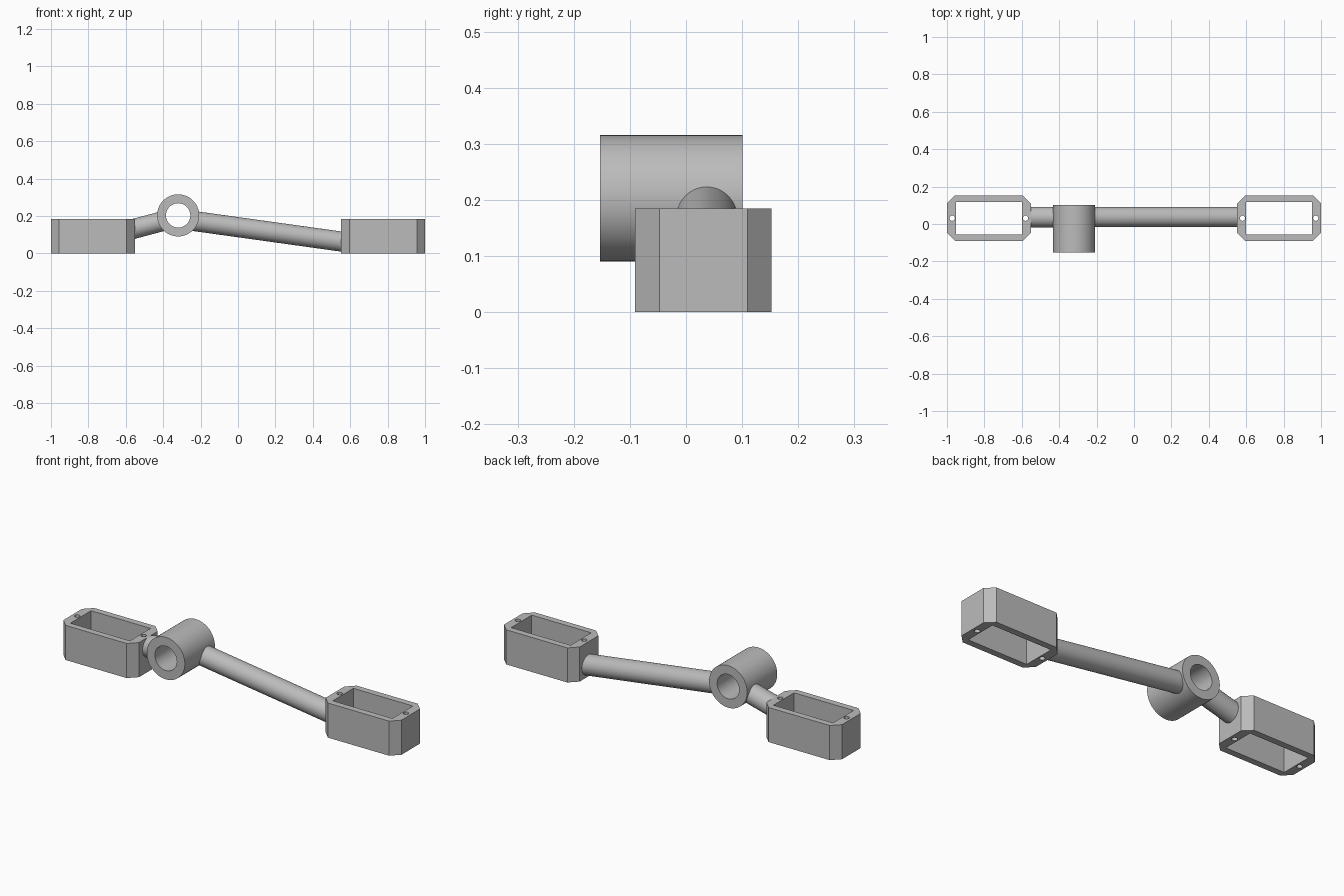
import bpy
import bmesh
from math import cos, sin, tau, radians

if "Cube" in bpy.data.objects:
    bpy.data.objects.remove(bpy.data.objects["Cube"], do_unlink=True)

GREY = (0.5, 0.5, 0.5, 1)
mat = bpy.data.materials.new("plain grey")
mat.use_nodes = True
mat.diffuse_color = GREY
mat.node_tree.nodes["Principled BSDF"].inputs["Base Color"].default_value = GREY


def circle(cx, cy, r, n):
    return [(cx + r * cos(tau * i / n), cy + r * sin(tau * i / n)) for i in range(n)]


def rectangle(w, d):
    return [(-w, -d), (w, -d), (w, d), (-w, d)]


def chamfered(w, d, c):
    return [(-w + c, -d), (w - c, -d), (w, -d + c), (w, d - c),
            (w - c, d), (-w + c, d), (-w, d - c), (-w, -d + c)]


def finish(obj):
    bpy.ops.object.select_all(action="DESELECT")
    obj.select_set(True)
    bpy.context.view_layer.objects.active = obj
    if obj.type == "CURVE":
        bpy.ops.object.convert(target="MESH")
        obj = bpy.context.object
    obj.data.materials.clear()
    obj.data.materials.append(mat)
    bpy.ops.object.shade_smooth_by_angle(angle=radians(30))


def plate(name, loops, depth, location, rotation=(0, 0, 0)):
    """Extrude a filled outline; inner loops become through holes."""
    curve = bpy.data.curves.new(name, "CURVE")
    curve.dimensions = "2D"
    curve.fill_mode = "BOTH"
    curve.extrude = depth / 2
    for loop in loops:
        spline = curve.splines.new("POLY")
        spline.points.add(len(loop) - 1)
        for point, (x, y) in zip(spline.points, loop):
            point.co = (x, y, 0, 1)
        spline.use_cyclic_u = True
    obj = bpy.data.objects.new(name, curve)
    bpy.context.collection.objects.link(obj)
    obj.location = location
    obj.rotation_euler = rotation
    finish(obj)


def arm(name, start, end, r, y, n=48):
    """Sloping round rod between two (x, z) points, its ends cut upright."""
    bm = bmesh.new()
    rings = [[bm.verts.new((x, y + a, z + b)) for a, b in circle(0, 0, r, n)]
             for x, z in (start, end)]
    for i in range(n):
        j = (i + 1) % n
        bm.faces.new((rings[0][i], rings[0][j], rings[1][j], rings[1][i]))
    for ring in rings:
        bm.faces.new(ring)
    bmesh.ops.recalc_face_normals(bm, faces=bm.faces)
    mesh = bpy.data.meshes.new(name)
    bm.to_mesh(mesh)
    bm.free()
    obj = bpy.data.objects.new(name, mesh)
    bpy.context.collection.objects.link(obj)
    finish(obj)


# Open end frames with a screw hole in each end wall
for side, name in ((-1, "right_frame"), (1, "left_frame")):
    plate(name,
          [chamfered(0.224, 0.1215, 0.043), rectangle(0.176, 0.087),
           circle(-0.196, 0, 0.014, 24), circle(0.196, 0, 0.014, 24)],
          0.185, (side * 0.776, 0.031, 0.0925))

# Pivot sleeve, bored front to back
plate("pivot_sleeve", [circle(0, 0, 0.1125, 64), circle(0, 0, 0.065, 64)],
      0.254, (-0.32, -0.026, 0.203), (radians(90), 0, 0))

# Arms joining the sleeve to the frames
arm("right_arm", (-0.561, 0.13), (-0.388, 0.176), 0.055, 0.037)
arm("left_arm", (-0.252, 0.175), (0.56, 0.062), 0.054, 0.037)
